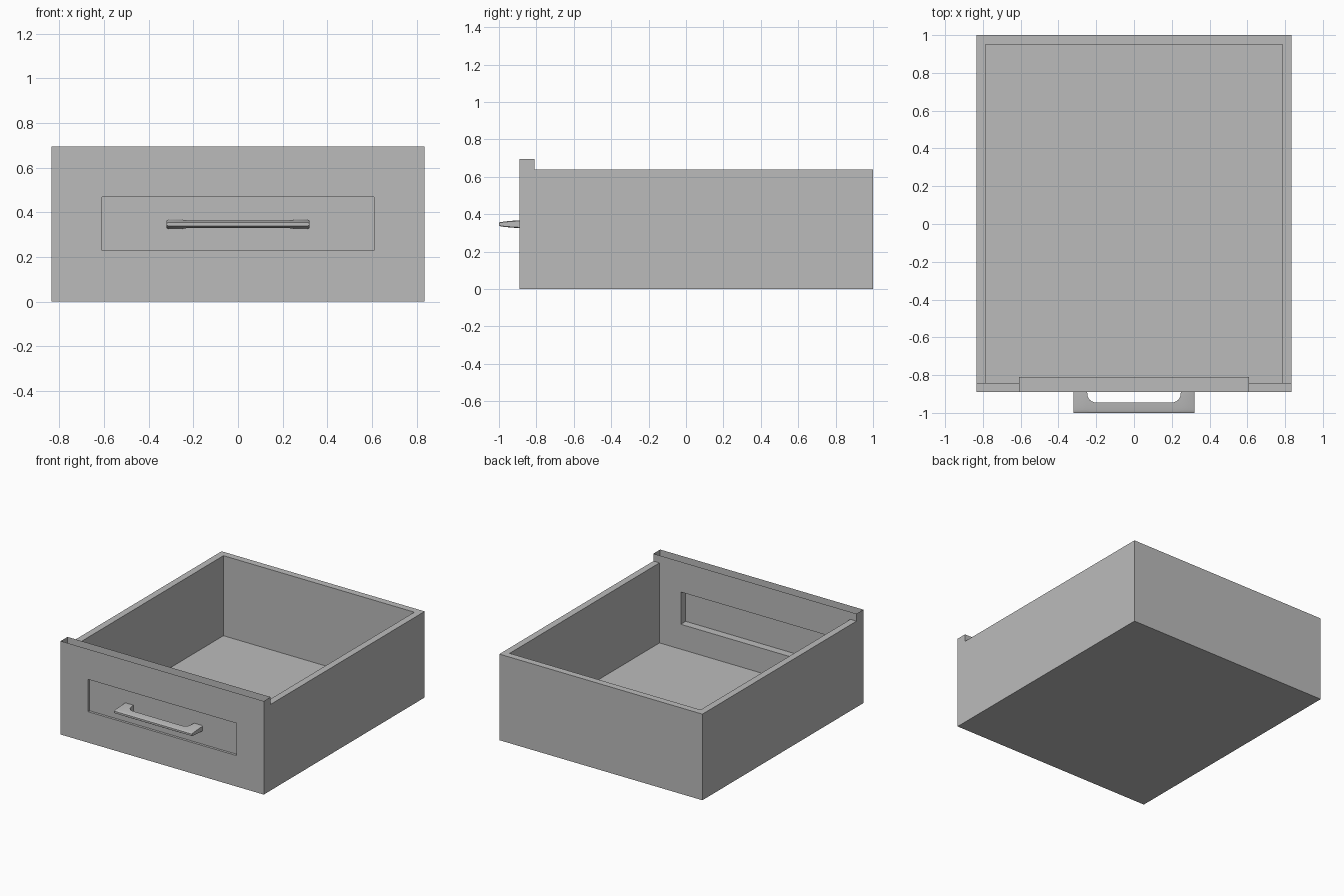
import bpy, bmesh, math

cube = bpy.data.objects.get("Cube")
if cube:
    bpy.data.objects.remove(cube, do_unlink=True)

GREY = (0.5, 0.5, 0.5, 1)
mat = bpy.data.materials.new("plain_grey")
mat.use_nodes = True
mat.diffuse_color = GREY
mat.node_tree.nodes["Principled BSDF"].inputs["Base Color"].default_value = GREY


def finish(name, bm, fix=True):
    if fix:
        bmesh.ops.recalc_face_normals(bm, faces=bm.faces)
    mesh = bpy.data.meshes.new(name)
    bm.to_mesh(mesh)
    bm.free()
    mesh.materials.append(mat)
    ob = bpy.data.objects.new(name, mesh)
    bpy.context.scene.collection.objects.link(ob)
    return ob


def box(name, lo, hi):
    bm = bmesh.new()
    bmesh.ops.create_cube(bm, size=1)
    for v in bm.verts:
        for i in range(3):
            v.co[i] = lo[i] if v.co[i] < 0 else hi[i]
    return finish(name, bm)


def bridge(bm, a, b, skip=()):
    n = len(a)
    for i in range(n):
        if i not in skip:
            j = (i + 1) % n
            bm.faces.new((a[i], a[j], b[j], b[i]))


# Drawer body
W, WALL, TOP, FLOOR = 0.835, 0.05, 0.64, 0.045
START, BACK = -0.845, 1.0
IN = W - WALL
box("drawer_floor", (-IN, START, 0), (IN, BACK - WALL, FLOOR))
box("back_wall", (-IN, BACK - WALL, 0), (IN, BACK, TOP))
box("left_wall", (IN, START, 0), (W, BACK, TOP))
box("right_wall", (-W, START, 0), (-IN, BACK, TOP))

# Hollow front, open along its top, with a window passing through it
FRONT, INNER, LIP = -0.89, -0.81, 0.695
WX, WZ0, WZ1 = 0.61, 0.23, 0.47


def rect(bm, x, z0, z1, y):
    return [bm.verts.new(p) for p in
            ((-x, y, z0), (x, y, z0), (x, y, z1), (-x, y, z1))]


bm = bmesh.new()
front_edge = rect(bm, W, 0, LIP, FRONT)
front_hole = rect(bm, WX, WZ0, WZ1, FRONT)
back_hole = rect(bm, WX, WZ0, WZ1, INNER)
back_edge = rect(bm, W, 0, LIP, INNER)
bridge(bm, front_edge, front_hole)
bridge(bm, front_hole, back_hole)
bridge(bm, back_hole, back_edge)
bridge(bm, back_edge, front_edge, skip=(2,))
finish("drawer_front", bm)

# Recessed panel closing the window
box("front_panel", (-WX, -0.872, WZ0), (WX, -0.868, WZ1))

# Pull handle: tapered sections lofted from one leg across to the other
half = [(0.32, -0.87, 0.8), (0.312, -0.87, 1), (0.25, -0.87, 1), (0.247, -0.9, 1)]
for k in range(1, 7):
    a = k / 6 * math.pi / 2
    half.append((0.247 - 0.047 * (1 - math.cos(a)), -0.9 - 0.045 * math.sin(a), 1))
stations = [(-x, y, s) for x, y, s in half] + half[::-1]
STEPS, MID, TIP = 8, 0.347, -1.0


def section(bm, x, y_back, scale):
    upper, lower = [], []
    for i in range(STEPS + 1):
        y = TIP + (y_back - TIP) * (i / STEPS) ** 1.5
        h = scale * (0.007 + 0.014 * math.sqrt(min(1, (y - TIP) / 0.11)))
        upper.append(bm.verts.new((x, y, MID + h)))
        lower.append(bm.verts.new((x, y, MID - h)))
    return upper + lower[::-1]


bm = bmesh.new()
rings = [section(bm, *s) for s in stations]
for a, b in zip(rings, rings[1:]):
    bridge(bm, a, b)
bm.faces.new(rings[0])
bm.faces.new(rings[-1])
handle = finish("pull_handle", bm)
bpy.ops.object.select_all(action="DESELECT")
handle.select_set(True)
bpy.context.view_layer.objects.active = handle
bpy.ops.object.shade_smooth_by_angle(angle=math.radians(35))
